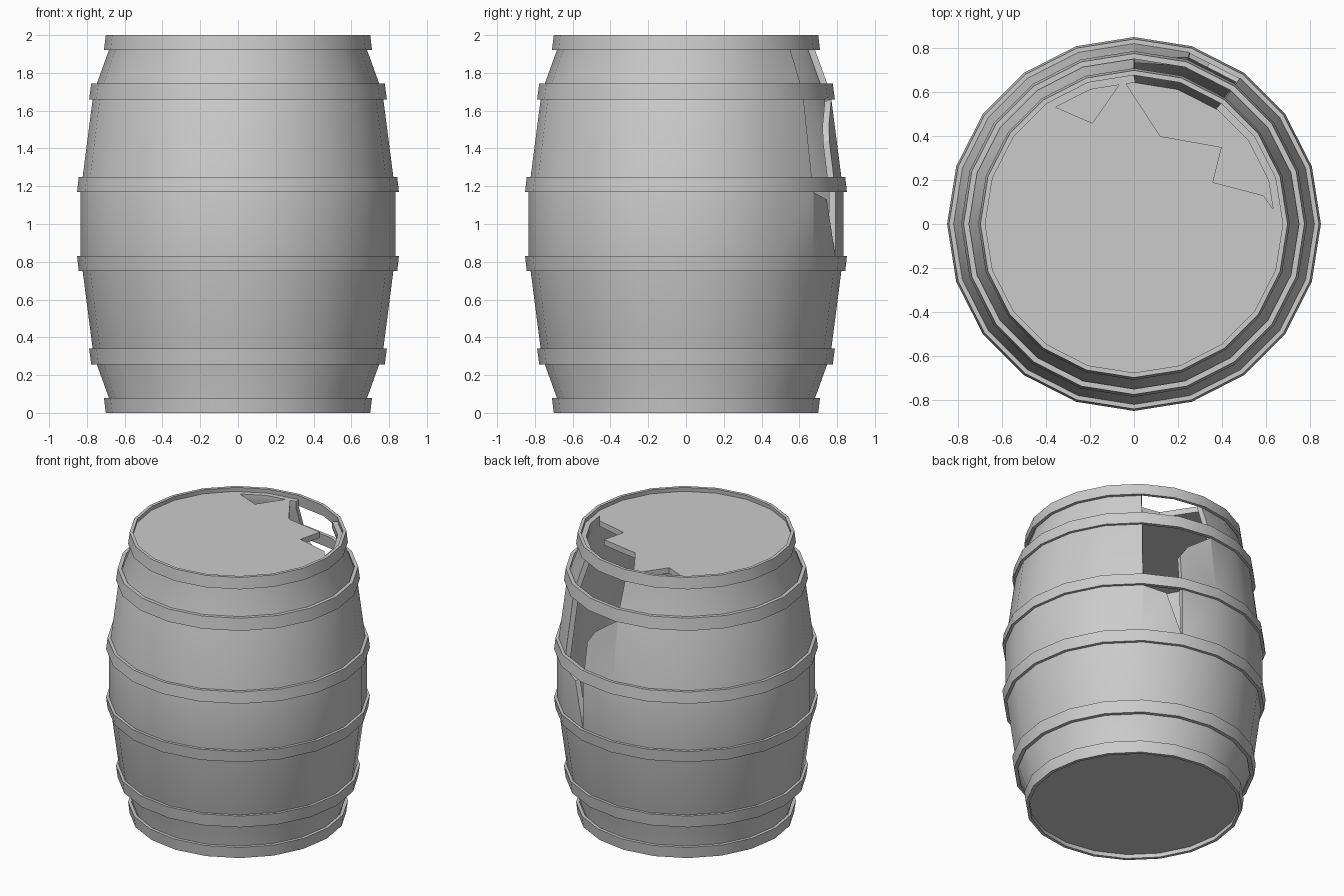
import bpy, bmesh
from math import cos, sin, radians, pi

cube = bpy.data.objects.get("Cube")
if cube:
    bpy.data.objects.remove(cube, do_unlink=True)

SIDES = 20
STEP = 360 / SIDES

grey = bpy.data.materials.new("plain grey")
grey.use_nodes = True
grey.diffuse_color = (0.6, 0.6, 0.6, 1)
grey.node_tree.nodes["Principled BSDF"].inputs["Base Color"].default_value = (0.6, 0.6, 0.6, 1)


def make_object(name, bm, thickness=0, smooth=True):
    bmesh.ops.remove_doubles(bm, verts=bm.verts, dist=0.0005)
    bmesh.ops.recalc_face_normals(bm, faces=bm.faces)
    mesh = bpy.data.meshes.new(name)
    bm.to_mesh(mesh)
    bm.free()
    mesh.materials.append(grey)
    obj = bpy.data.objects.new(name, mesh)
    bpy.context.collection.objects.link(obj)
    if thickness:
        solid = obj.modifiers.new("thickness", "SOLIDIFY")
        solid.thickness = thickness
        solid.offset = -1
        solid.use_even_offset = True
    bpy.ops.object.select_all(action="DESELECT")
    bpy.context.view_layer.objects.active = obj
    obj.select_set(True)
    if thickness:
        bpy.ops.object.modifier_apply(modifier="thickness")
    if smooth:
        bpy.ops.object.shade_smooth_by_angle(angle=radians(30))
    return obj


# Barrel wall profile as (radius, height), mirrored about mid height
half = [(0.68, 0.03), (0.68, 0.07), (0.765, 0.305), (0.825, 0.77), (0.833, 0.82)]
profile = half + [(r, 2 - z) for r, z in reversed(half)]


def radius_at(z):
    for (r0, z0), (r1, z1) in zip(profile, profile[1:]):
        if z0 <= z <= z1:
            return r0 + (r1 - r0) * (z - z0) / (z1 - z0)
    return profile[-1][0]


def on_stave(column, t, z):
    """Point on a flat stave, t running from 0 to 1 across it."""
    a, b = radians(column * STEP), radians((column + 1) * STEP)
    r = radius_at(z)
    return (r * (cos(a) * (1 - t) + cos(b) * t), r * (sin(a) * (1 - t) + sin(b) * t), z)


# Staves: two of them are broken off, with jagged stumps
stumps = {3: (0.82, [(0, 0.82), (1, 0.82), (0.6, 1.13), (0, 1.17)]),
          4: (1.23, [(0, 1.23), (1, 1.23), (1, 1.66), (0.25, 1.53), (0, 1.44)])}
bm = bmesh.new()
for c in range(SIDES):
    top, jag = stumps.get(c, (2, None))
    for (_, z0), (_, z1) in zip(profile, profile[1:]):
        if z1 <= top + 0.001:
            corners = [(0, z0), (1, z0), (1, z1), (0, z1)]
            bm.faces.new([bm.verts.new(on_stave(c, t, z)) for t, z in corners])
    if jag:
        bm.faces.new([bm.verts.new(on_stave(c, t, z)) for t, z in jag])
make_object("staves", bm, thickness=0.035)


# Hoops: closed bands with a slight flare towards the middle
def hoop(name, z_in, r_in, z_out, r_out, width):
    bm = bmesh.new()
    section = [(r_in, z_in), (r_out, z_out), (r_out - width, z_out), (r_in - width, z_in)]
    rings = [[bm.verts.new((r * cos(2 * pi * i / SIDES), r * sin(2 * pi * i / SIDES), z))
              for r, z in section] for i in range(SIDES)]
    for i in range(SIDES):
        a, b = rings[i], rings[(i + 1) % SIDES]
        for k in range(4):
            m = (k + 1) % 4
            bm.faces.new((a[k], b[k], b[m], a[m]))
    make_object(name, bm)


for label, near, r_near, far, r_far, width in (
        ("middle_hoop", 1.17, 0.852, 1.25, 0.843, 0.025),
        ("shoulder_hoop", 1.66, 0.788, 1.745, 0.777, 0.025),
        ("rim_hoop", 1.92, 0.71, 2.0, 0.70, 0.022)):
    hoop("upper_" + label, near, r_near, far, r_far, width)
    hoop("lower_" + label, 2 - near, r_near, 2 - far, r_far, width)


# Flat ends: a whole floor and a lid with a jagged broken edge
def plate(name, outline, z, depth):
    bm = bmesh.new()
    face = bm.faces.new([bm.verts.new((x, y, z)) for x, y in outline])
    out = bmesh.ops.extrude_face_region(bm, geom=[face])
    moved = [v for v in out["geom"] if isinstance(v, bmesh.types.BMVert)]
    bmesh.ops.translate(bm, verts=moved, vec=(0, 0, depth))
    make_object(name, bm, smooth=False)


def rim_point(i, r=0.682):
    return (r * cos(2 * pi * i / SIDES), r * sin(2 * pi * i / SIDES))


plate("floor", [rim_point(i, 0.68) for i in range(SIDES)], 0.03, 0.04)
broken_edge = [(0.59, 0.13), (0.36, 0.19), (0.40, 0.35), (0.12, 0.40), (-0.05, 0.66), (-0.19, 0.46)]
plate("broken_lid", [rim_point(i) for i in range(7, SIDES + 1)] + broken_edge, 1.93, 0.04)
